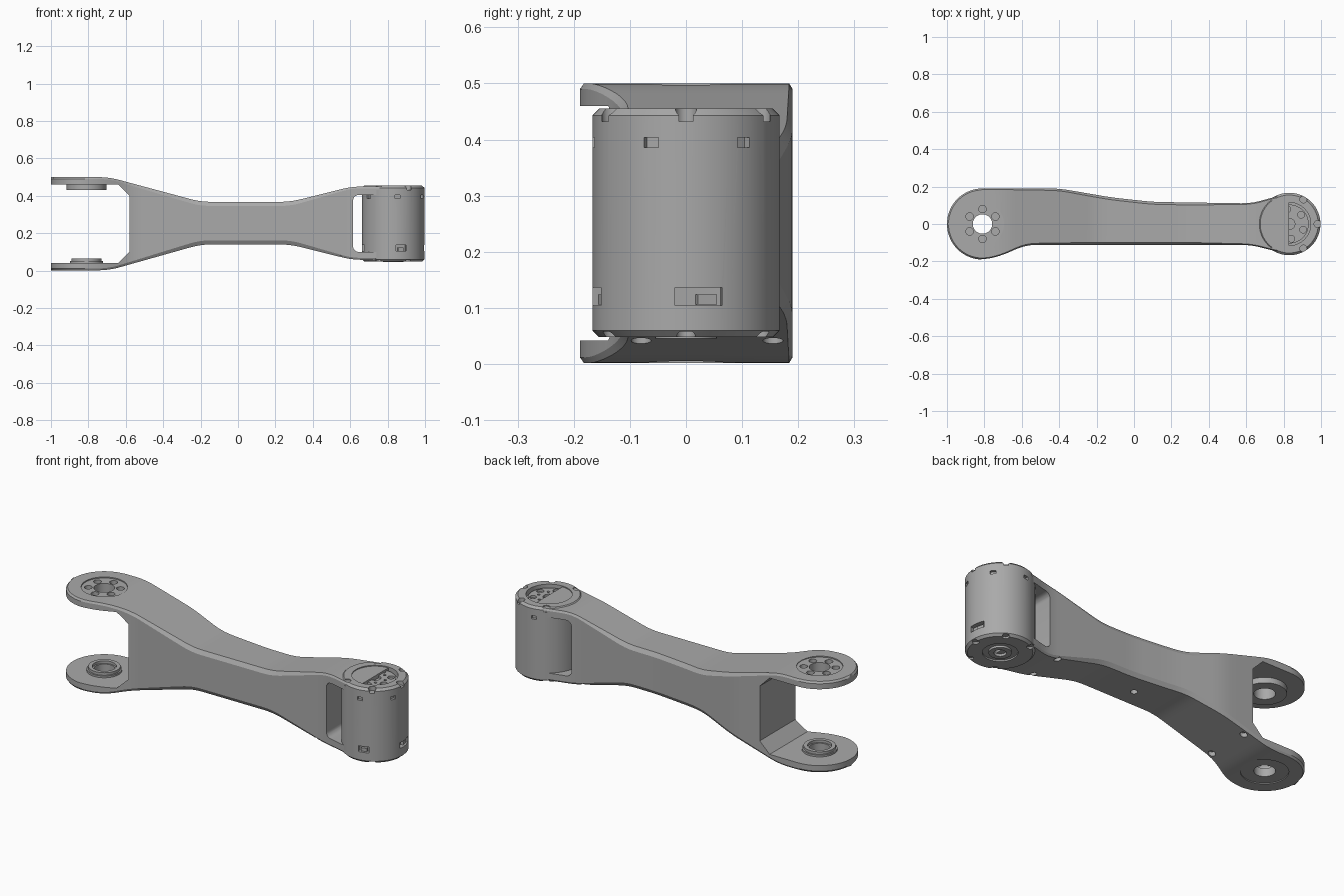
import bpy, bmesh
from math import sin, cos, pi, sqrt, radians
from mathutils import Matrix, Vector

cube = bpy.data.objects.get("Cube")
if cube:
    bpy.data.objects.remove(cube, do_unlink=True)

grey = bpy.data.materials.new("satin grey")
grey.use_nodes = True
grey.diffuse_color = (0.4, 0.4, 0.4, 1)
grey.node_tree.nodes["Principled BSDF"].inputs["Base Color"].default_value = grey.diffuse_color

FORK_X, MOTOR_X = -0.81, 0.83
FORK_R, MOTOR_R = 0.19, 0.167


def finish(name, bm):
    bmesh.ops.recalc_face_normals(bm, faces=bm.faces)
    mesh = bpy.data.meshes.new(name)
    bm.to_mesh(mesh)
    bm.free()
    mesh.materials.append(grey)
    obj = bpy.data.objects.new(name, mesh)
    bpy.context.collection.objects.link(obj)
    return obj


def add_cyl(bm, x, y, z0, z1, r, r2=None, sides=32):
    bmesh.ops.create_cone(bm, cap_ends=True, segments=sides, radius1=r, radius2=r if r2 is None else r2,
                          depth=z1 - z0, matrix=Matrix.Translation((x, y, (z0 + z1) / 2)))


def add_box(bm, angle, radius, z, size):
    # box placed radially around the motor axis
    m = (Matrix.Translation((MOTOR_X, 0, z)) @ Matrix.Rotation(angle, 4, 'Z')
         @ Matrix.Translation((radius, 0, 0)) @ Matrix.Diagonal((*size, 1)))
    bmesh.ops.create_cube(bm, size=1, matrix=m)


def ring(cx, radius, count, start=0.0):
    return [(cx + radius * cos(start + 2 * pi * i / count), radius * sin(start + 2 * pi * i / count))
            for i in range(count)]


def prism_xz(bm, pts, half):
    # front profile pushed through the whole depth
    face = bm.faces.new([bm.verts.new((x, -half, z)) for x, z in pts])
    out = bmesh.ops.extrude_face_region(bm, geom=[face])
    bmesh.ops.translate(bm, vec=(0, 2 * half, 0),
                        verts=[v for v in out["geom"] if isinstance(v, bmesh.types.BMVert)])


def cut(obj, bm):
    cutter = finish("cutter", bm)
    cutter.hide_render = True
    mod = obj.modifiers.new("cut", 'BOOLEAN')
    mod.operation, mod.solver, mod.object = 'DIFFERENCE', 'EXACT', cutter
    bpy.context.view_layer.objects.active = obj
    bpy.ops.object.modifier_apply(modifier=mod.name)
    bpy.data.objects.remove(cutter, do_unlink=True)


def smooth(obj):
    bpy.ops.object.select_all(action='DESELECT')
    obj.select_set(True)
    bpy.context.view_layer.objects.active = obj
    bpy.ops.object.shade_smooth_by_angle(angle=radians(25))


def lerp(pts, x):
    if x <= pts[0][0]:
        return pts[0][1]
    for (a, u), (b, v) in zip(pts, pts[1:]):
        if x <= b:
            return u + (v - u) * (x - a) / (b - a)
    return pts[-1][1]


def soft(pts, x, w=0.05):
    # straight segments with rounded corners
    return sum(lerp(pts, x + w * k / 4) for k in range(-4, 5)) / 9


# Arm body: chamfered sections lofted along x
top = [(-0.69, 0.5), (-0.2, 0.368), (0.28, 0.368), (0.61, 0.45)]
bottom = [(-0.69, 0.002), (-0.2, 0.14), (0.28, 0.14), (0.61, 0.058)]
front = [(-0.8, -0.19), (-0.72, -0.174), (-0.58, -0.112), (0.63, -0.112), (0.74, -0.142), (0.83, -0.16)]
back = [(-0.4, 0.19), (-0.12, 0.142), (0.1, 0.118), (0.63, 0.11), (0.74, 0.142), (0.83, 0.16)]
bevel = [(-0.7, 0.01), (-0.25, 0.022), (0.3, 0.022), (0.6, 0.01)]

stations = [FORK_X - FORK_R * cos(0.08 + (pi / 2 - 0.08) * i / 16) for i in range(16)]
stations += [FORK_X + (MOTOR_X - FORK_X) * i / 70 for i in range(71)]
bm = bmesh.new()
loops = []
for x in stations:
    y0, y1, z0, z1 = soft(front, x), soft(back, x), soft(bottom, x), soft(top, x)
    cz = soft(bevel, x)
    cy = 0.6 * cz
    if x < FORK_X:
        dx = FORK_X - x
        y1 = sqrt(FORK_R ** 2 - dx ** 2)
        y0 = -y1
        cy = min(0.9 * y1, y1 - sqrt(max((FORK_R - 0.008) ** 2 - dx ** 2, 0)))
    section = [(y0 + cy, z0), (y1 - cy, z0), (y1, z0 + cz), (y1, z1 - cz),
               (y1 - cy, z1), (y0 + cy, z1), (y0, z1 - cz), (y0, z0 + cz)]
    loops.append([bm.verts.new((x, y, z)) for y, z in section])
for a, b in zip(loops, loops[1:]):
    for i in range(8):
        j = (i + 1) % 8
        bm.faces.new((a[i], a[j], b[j], b[i]))
bm.faces.new(loops[0])
bm.faces.new(loops[-1])
arm = finish("arm_body", bm)

# Fork opening and motor window
bm = bmesh.new()
prism_xz(bm, [(-1.1, 0.042), (-0.64, 0.042), (-0.58, 0.1), (-0.58, 0.4), (-0.64, 0.46), (-1.1, 0.46)], 0.4)
corner = [(0.645 - 0.03 * cos(a), 0.03 * sin(a)) for a in (0, pi / 8, pi / 4, 3 * pi / 8, pi / 2)]
window = [(x, 0.375 + d) for x, d in corner] + [(1.1, 0.405), (1.1, 0.1)]
window += [(x, 0.13 - d) for x, d in reversed(corner)]
prism_xz(bm, window, 0.4)
cut(arm, bm)

# Fork bearing seats: shallow outer rings
bm = bmesh.new()
add_cyl(bm, FORK_X, 0, 0.494, 0.6, 0.115, sides=48)
add_cyl(bm, FORK_X, 0, -0.1, 0.007, 0.115, sides=48)
cut(arm, bm)

# Fork bores, bolt circle, underside screw holes and the small pin hole
bm = bmesh.new()
add_cyl(bm, FORK_X, 0, -0.1, 0.6, 0.052, sides=40)
for x, y in ring(FORK_X, 0.08, 6, pi / 6):
    add_cyl(bm, x, y, 0.472, 0.6, 0.02, sides=20)
for x, y in ((-0.55, -0.08), (-0.55, 0.155), (0, 0), (0.55, -0.09), (0.55, 0.09)):
    z = soft(bottom, x)
    add_cyl(bm, x, y, z - 0.04, z + 0.02, 0.018, sides=20)
add_cyl(bm, 0.68, 0, 0.435, 0.5, 0.01, sides=16)
cut(arm, bm)
smooth(arm)


def boss(name, z0, z1, outer, inner):
    bm = bmesh.new()
    add_cyl(bm, FORK_X, 0, z0, z1, outer, sides=48)
    obj = finish(name, bm)
    bm = bmesh.new()
    add_cyl(bm, FORK_X, 0, z0 - 0.1, z1 + 0.1, inner, sides=40)
    cut(obj, bm)
    smooth(obj)


# Bearing bosses inside the fork
boss("upper_boss", 0.43, 0.465, 0.106, 0.052)
boss("lower_boss", 0.036, 0.052, 0.088, 0.052)
boss("lower_boss_lip", 0.05, 0.066, 0.08, 0.06)

# Motor housing with chamfered rims
bm = bmesh.new()
add_cyl(bm, MOTOR_X, 0, 0.048, 0.455, MOTOR_R, sides=64)
rims = [e for e in bm.edges if abs(e.verts[0].co.z - e.verts[1].co.z) < 1e-4]
bmesh.ops.bevel(bm, geom=rims, offset=0.012, segments=1, affect='EDGES')
motor = finish("motor_housing", bm)

# Face recesses
bm = bmesh.new()
add_cyl(bm, MOTOR_X, 0, 0.425, 0.6, 0.115, sides=48)
add_cyl(bm, MOTOR_X, 0, -0.1, 0.056, 0.085, sides=48)
cut(motor, bm)

# Rim screw notches, side vents and connector slots
bm = bmesh.new()
for x, y in ring(MOTOR_X, 0.152, 6):
    if x > MOTOR_X - 0.14:
        add_cyl(bm, x, y, 0.432, 0.6, 0.019, sides=20)
        add_cyl(bm, x, y, -0.1, 0.058, 0.017, sides=20)
for i in range(6):
    add_box(bm, radians(38 + 60 * i), MOTOR_R, 0.395, (0.03, 0.028, 0.018))
for angle, width in ((8, 0.085), (-75, 0.055), (188, 0.085)):
    add_box(bm, radians(angle), MOTOR_R, 0.12, (0.05, width, 0.032))
add_cyl(bm, MOTOR_X, 0, -0.2, 0.075, 0.03, sides=24)
cut(motor, bm)
smooth(motor)

# Output flange in the upper recess
bm = bmesh.new()
add_cyl(bm, MOTOR_X, 0, 0.42, 0.44, 0.104, sides=48)
flange = finish("output_flange", bm)
bm = bmesh.new()
add_cyl(bm, MOTOR_X, 0, 0.428, 0.5, 0.03, sides=24)
for x, y in ring(MOTOR_X, 0.08, 6, radians(38)):
    add_cyl(bm, x, y, 0.428, 0.5, 0.018, sides=20)
for x, y in ring(MOTOR_X, 0.058, 6, radians(8)):
    add_cyl(bm, x, y, 0.432, 0.5, 0.007, sides=12)
cut(flange, bm)
smooth(flange)

# Connector blocks seated in the lower slots
bm = bmesh.new()
for angle, width in ((14, 0.035), (-75, 0.03)):
    add_box(bm, radians(angle), MOTOR_R - 0.017, 0.115, (0.016, width, 0.018))
finish("connector_blocks", bm)

# Hub ring on the underside of the motor
bm = bmesh.new()
add_cyl(bm, MOTOR_X, 0, 0.045, 0.06, 0.055, sides=40)
hub = finish("lower_hub", bm)
bm = bmesh.new()
add_cyl(bm, MOTOR_X, 0, 0, 0.2, 0.03, sides=24)
cut(hub, bm)
smooth(hub)
